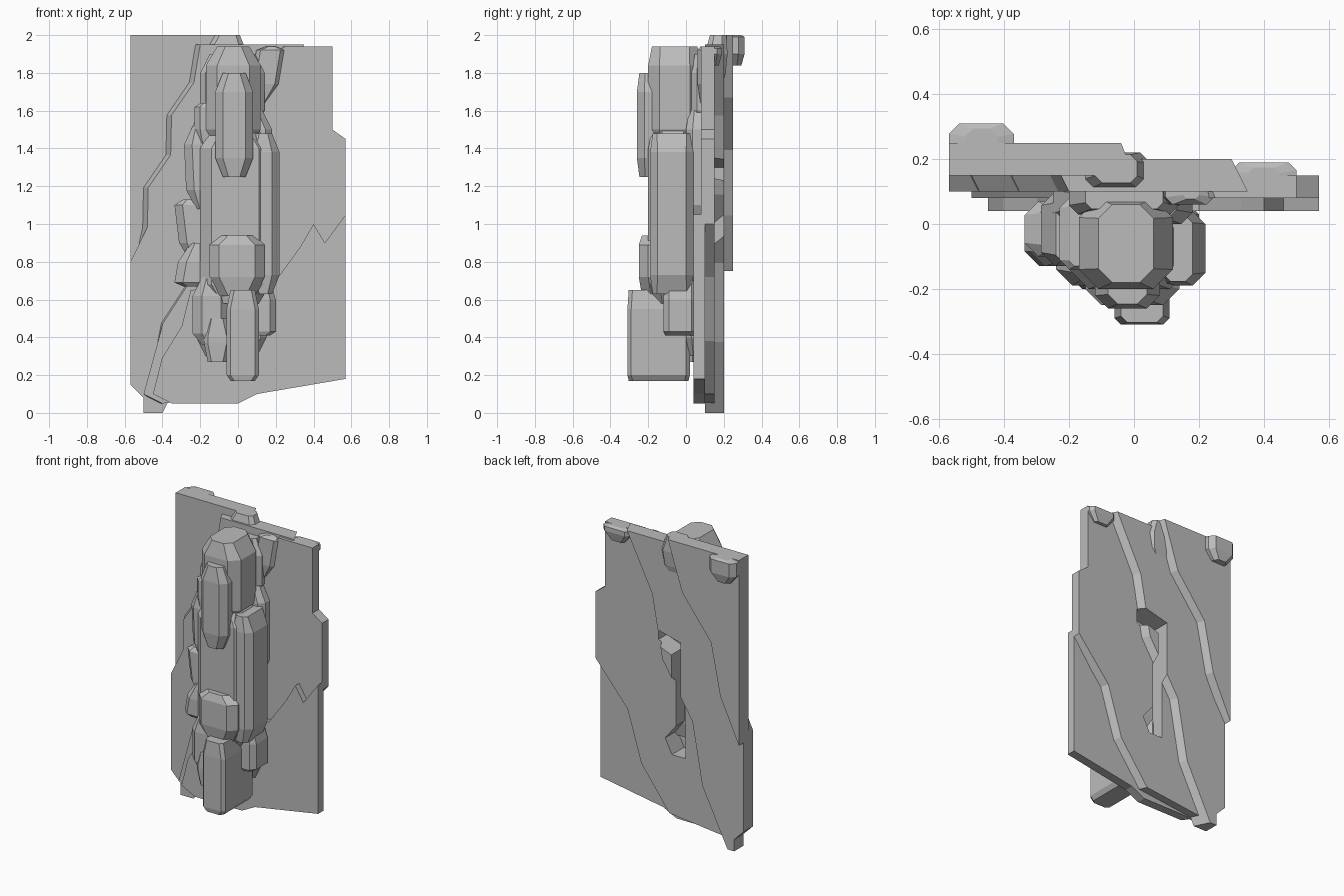
import bpy
import bmesh
from mathutils import Vector

old = bpy.data.objects.get("Cube")
if old:
    bpy.data.objects.remove(old)

stone = bpy.data.materials.new("grey_stone")
stone.use_nodes = True
grey = (.5, .5, .5, 1)
stone.diffuse_color = grey
stone.node_tree.nodes["Principled BSDF"].inputs["Base Color"].default_value = grey


def finish(name, bm):
    bmesh.ops.recalc_face_normals(bm, faces=bm.faces)
    mesh = bpy.data.meshes.new(name)
    bm.to_mesh(mesh)
    bm.free()
    mesh.materials.append(stone)
    obj = bpy.data.objects.new(name, mesh)
    bpy.context.collection.objects.link(obj)
    return obj


def ragged(start, end, steps, bite):
    """Broken stone edge: a straight line whose inner points step to and fro."""
    start, end = Vector(start), Vector(end)
    along = end - start
    across = Vector((-along.y, along.x)).normalized() * bite
    points = [start]
    for i in range(1, steps):
        swing = across if i % 2 else -across
        points.append(start + along * (i / steps) + swing)
    return points + [end]


def plate(name, outline, front, back, splay=0):
    """Upright slab: an x-z outline given thickness in y.

    splay slides the back of the inner edges in x, so that they slope.
    """
    bm = bmesh.new()
    face = bm.faces.new([bm.verts.new((x, front, z)) for x, z in outline])
    grown = bmesh.ops.extrude_face_region(bm, geom=[face])["geom"]
    for item in grown:
        if isinstance(item, bmesh.types.BMVert):
            item.co.y = back
            if abs(item.co.x) < .48:
                item.co.x -= splay
    return finish(name, bm)


def rock(name, x, y, z, cut=.05, base=.1, crown=.1, lean=0, slope=0):
    """Eight-sided boulder filling the x, y and z ranges.

    base and crown are the heights of its sloping ends; lean and slope move
    the top in x and y.
    """
    bm = bmesh.new()
    levels = [(z[0], cut), (z[0] + base, 0), (z[1] - crown, 0), (z[1], cut)]
    rings = []
    for height, inset in levels:
        rise = (height - z[0]) / (z[1] - z[0])
        left, right = (edge + lean * rise for edge in x)
        front, back = (edge + slope * rise for edge in y)
        left, right = left + inset, right - inset
        front, back = front + inset / 3, back - inset / 3
        corner = min(cut, (right - left) / 4, (back - front) / 4)
        ring = [(left + corner, front), (right - corner, front),
                (right, front + corner), (right, back - corner),
                (right - corner, back), (left + corner, back),
                (left, back - corner), (left, front + corner)]
        rings.append([bm.verts.new((px, py, height)) for px, py in ring])
    for low, high in zip(rings, rings[1:]):
        for i, vert in enumerate(low):
            bm.faces.new((low[i - 1], vert, high[i], high[i - 1]))
    bm.faces.new(rings[0])
    bm.faces.new(rings[-1])
    return finish(name, bm)


# Overlapping diagonal layers of the back wall
side = .57
rear_edge = ragged((0, 2), (-side, .75), steps=4, bite=.04)
second_top = ragged((-.2, 1.95), (-side, .8), steps=6, bite=.03)
second_edge = ragged((-.4, 0), (.35, 1.95), steps=5, bite=-.04)
third_top = ragged((.2, 1.9), (-.5, .1), steps=5, bite=.04)
third_edge = ragged((.05, .1), (side, 1), steps=3, bite=-.04)
front_top = [(side, 1.05), (.46, .9), (.4, 1), (.33, .88), (.2, .7)]
front_side = ragged((-.25, .65), (-.45, .1), steps=3, bite=.02)

cut_parts = [
    plate("rear_layer", [(-side, 2)] + rear_edge, front=.15, back=.25, splay=.04),
    plate("second_layer",
          second_top + [(-side, .15), (-.5, .08), (-.5, 0)] + second_edge,
          front=.1, back=.2, splay=.05),
    plate("third_layer",
          third_top + [(-.4, .05)] + third_edge
          + [(side, 1.45), (.5, 1.5), (.5, 1.94), (.25, 1.94)],
          front=.08, back=.15, splay=.03),
    plate("front_layer",
          front_top + front_side + [(-.35, .05), (0, .05), (.1, .1), (side, .18)],
          front=.04, back=.1),
]

# Lumps along the top edge of the wall
rock("top_left_lump", x=(-side, -.37), y=(.18, .31), z=(1.84, 2), base=.06, crown=.01)
rock("top_middle_lump", x=(-.2, .03), y=(.08, .2), z=(1.7, 2), lean=.03, slope=.03)
rock("top_inner_lump", x=(.05, .2), y=(.06, .15), z=(1.64, 1.94), crown=.02, lean=.05)
rock("top_right_lump", x=(.3, .5), y=(.09, .19), z=(1.84, 1.94), base=.06, crown=.01)

# Central column: upper rock with its projecting nose
rock("upper_rock", x=(-.17, .12), y=(-.2, .08), z=(1.4, 1.94), cut=.06)
rock("upper_nose", x=(-.12, .08), y=(-.26, -.1), z=(1.25, 1.8), cut=.04)

# Column middle: trunk, right flank and belly
rock("middle_rock", x=(-.2, .17), y=(-.2, .06), z=(.58, 1.5), cut=.06)
rock("middle_right_rock", x=(.05, .22), y=(-.19, .04), z=(.63, 1.48), cut=.04)
rock("belly_rock", x=(-.15, .14), y=(-.25, 0), z=(.62, .94), crown=.05)

# Column foot
rock("lower_rock", x=(-.06, .11), y=(-.31, .02), z=(.17, .65), cut=.02, base=.03)
rock("lower_left_rock", x=(-.24, -.04), y=(-.19, .07), z=(.36, .72), base=.06)
rock("lower_left_tip", x=(-.18, -.04), y=(-.2, .06), z=(.27, .5), cut=.02)
rock("lower_right_rock", x=(.05, .2), y=(-.12, .06), z=(.41, .7), cut=.03, base=.02)

# Shards against the column's side
rock("low_shard", x=(-.34, -.15), y=(-.13, .05), z=(.67, .9), base=.02, lean=.04)
rock("middle_shard", x=(-.3, -.12), y=(-.1, .07), z=(.8, 1.13), crown=.03, lean=-.04)
rock("high_shard", x=(-.27, -.1), y=(-.13, .1), z=(1.08, 1.52), lean=-.02)
rock("peak_shard", x=(-.23, -.1), y=(-.14, .08), z=(1.4, 1.64), cut=.03, crown=.02)

# Spine joining the column to the wall
cut_parts += [
    rock("lower_spine", x=(-.22, .15), y=(0, .12), z=(.3, 1.1)),
    rock("upper_spine", x=(-.25, .18), y=(0, .14), z=(1, 1.6)),
    rock("top_spine", x=(-.2, .14), y=(.03, .14), z=(1.5, 1.9)),
]

# Crevice opening through the back of the wall
crevice_outline = [(-.1, .5), (0, .5), (.05, .6), (-.03, .7), (-.03, 1.2),
                   (.1, 1.25), (.1, 1.35), (-.1, 1.3)]
crevice = plate("crevice_cutter", crevice_outline, front=.01, back=.5)
crevice.hide_render = True
crevice.hide_viewport = True
for part in cut_parts:
    opening = part.modifiers.new("crevice", 'BOOLEAN')
    opening.object = crevice
    opening.solver = 'EXACT'
